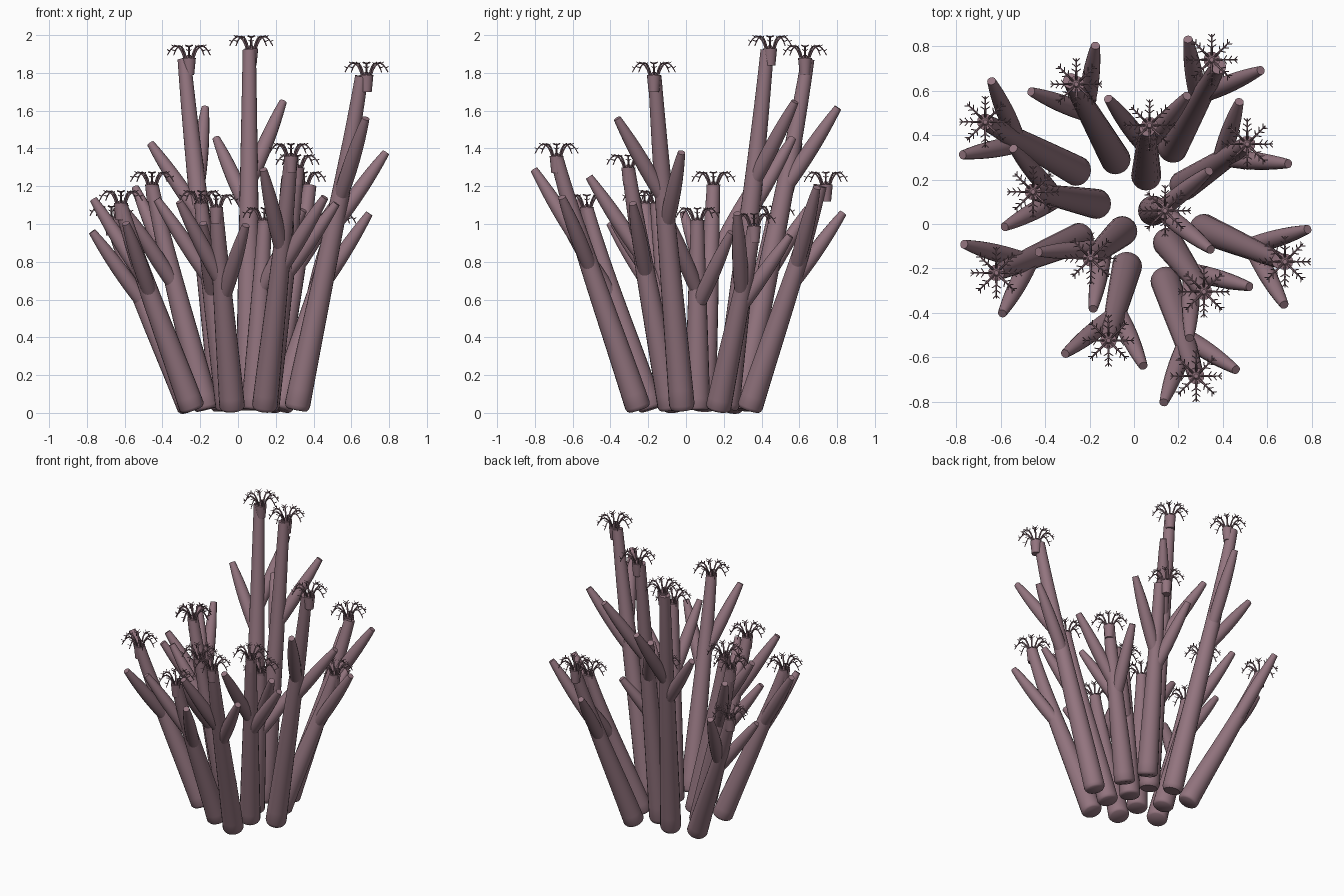
import bpy, bmesh
from math import sin, cos, pi, radians, atan2
from mathutils import Vector

if "Cube" in bpy.data.objects:
    bpy.data.objects.remove(bpy.data.objects["Cube"])

mat = bpy.data.materials.new("mauve_coral")
mat.diffuse_color = (0.29, 0.175, 0.21, 1)
mat.use_nodes = True
mat.node_tree.nodes["Principled BSDF"].inputs["Base Color"].default_value = mat.diffuse_color


def tube(bm, pts, radii, sides):
    """Capped round tube through pts, one radius per point."""
    last = len(pts) - 1
    rings = []
    for i, p in enumerate(pts):
        t = (pts[min(i + 1, last)] - pts[max(i - 1, 0)]).normalized()
        ref = Vector((0, 1, 0)) if abs(t.y) < 0.9 else Vector((1, 0, 0))
        u = ref.cross(t).normalized()
        v = t.cross(u)
        angles = [2 * pi * k / sides for k in range(sides)]
        rings.append([bm.verts.new(p + radii[i] * (u * cos(a) + v * sin(a))) for a in angles])
    for a, b in zip(rings, rings[1:]):
        for k in range(sides):
            j = (k + 1) % sides
            bm.faces.new((a[k], a[j], b[j], b[k]))
    bm.faces.new(rings[0][::-1])
    bm.faces.new(rings[-1])


def make_mesh(name, bm):
    me = bpy.data.meshes.new(name)
    bm.normal_update()
    bm.to_mesh(me)
    bm.free()
    me.materials.append(mat)
    me.shade_smooth()
    me.set_sharp_from_angle(angle=radians(50))
    return me


def add(name, me, loc=(0, 0, 0)):
    ob = bpy.data.objects.new(name, me)
    ob.location = loc
    bpy.context.collection.objects.link(ob)


# Polyp: small cup with eight feathered tentacles, top at local z = 0
up = Vector((0, 0, 1))
bm = bmesh.new()
tube(bm, [up * -.16, up * -.07], [.028, .037], 16)
tube(bm, [up * -.075, up * -.055], [.02, .01], 10)
for n in range(8):
    a = n * pi / 4
    out, side = Vector((cos(a), sin(a), 0)), Vector((-sin(a), cos(a), 0))
    # Tentacle arches up, out and down
    path = []
    for k in range(9):
        s = k / 8
        path.append(out * (.024 + .09 * s ** 1.1) + up * (-.008 - .22 * (s - .53) ** 2))
    tube(bm, path, [.006 - .0004 * k for k in range(9)], 6)
    # Paired side barbs
    for i, p in enumerate(path[3:8:2]):
        for s in (-1, 1):
            tip = p + side * s * (.021 - .003 * i) + out * .014 + up * .008
            tube(bm, [p, tip], [.003, .002], 4)
polyp = make_mesh("polyp", bm)

# Foot position and polyp top of each stalk
stalks = [
    ((-.25, .235), (-.67, .46, 1.10)),
    ((-.08, .285), (-.26, .63, 1.95)),
    ((.17, .335), (.35, .74, 1.28)),
    ((.055, .215), (.07, .445, 2.00)),
    ((.22, .17), (.51, .36, 1.06)),
    ((-.165, .09), (-.455, .145, 1.28)),
    ((.085, .06), (.14, .06, 1.09)),
    ((-.24, -.06), (-.62, -.22, 1.18)),
    ((-.05, -.03), (-.195, -.155, 1.18)),
    ((-.03, -.185), (-.115, -.525, 1.16)),
    ((.15, -.08), (.315, -.305, 1.37)),
    ((.31, -.02), (.68, -.17, 1.86)),
    ((.14, -.25), (.28, -.685, 1.43)),
]
# Stalks whose tip sits beside the polyp
tip_shift = {2: (-.025, .015), 3: (.03, -.03), 4: (-.01, -.015), 12: (-.025, .005)}

for n, (base, top) in enumerate(stalks, 1):
    foot = Vector((*base, .018))
    end = Vector(top) + Vector((*tip_shift.get(n, (0, 0)), -.078))
    d = end - foot
    bow = Vector((d.x, d.y, 0)) * .2
    heading = atan2(d.y, d.x)

    def on_stalk(t):
        return foot + d * t + bow * t * t * (1 - t)

    # Main stalk, tapering upward, with a rounded foot
    bm = bmesh.new()
    ts = [0, .005, .015] + [k / 16 for k in range(1, 17)]
    radii = [.068 - .033 * t ** 1.1 - .014 * max(0, 1 - t / .015) ** 2 for t in ts]
    tube(bm, [on_stalk(t) for t in ts], radii, 20)
    add(f"stalk_{n}", make_mesh("stalk", bm))

    # Two bare tapering branches splay left and right of the stalk's heading
    for label, t, turn, rise in (("lower", .55, 39, .39), ("upper", .63, -38, .43)):
        a = heading + radians(turn)
        reach = Vector((.285 * cos(a), .285 * sin(a), rise))
        start = on_stalk(t)
        steps = [k / 8 for k in range(9)]
        bm = bmesh.new()
        tube(bm, [start + reach * s for s in steps], [.036 + .03 * s - .046 * s * s for s in steps], 16)
        add(f"{label}_branch_{n}", make_mesh("branch", bm))

    add(f"polyp_{n}", polyp, top)
